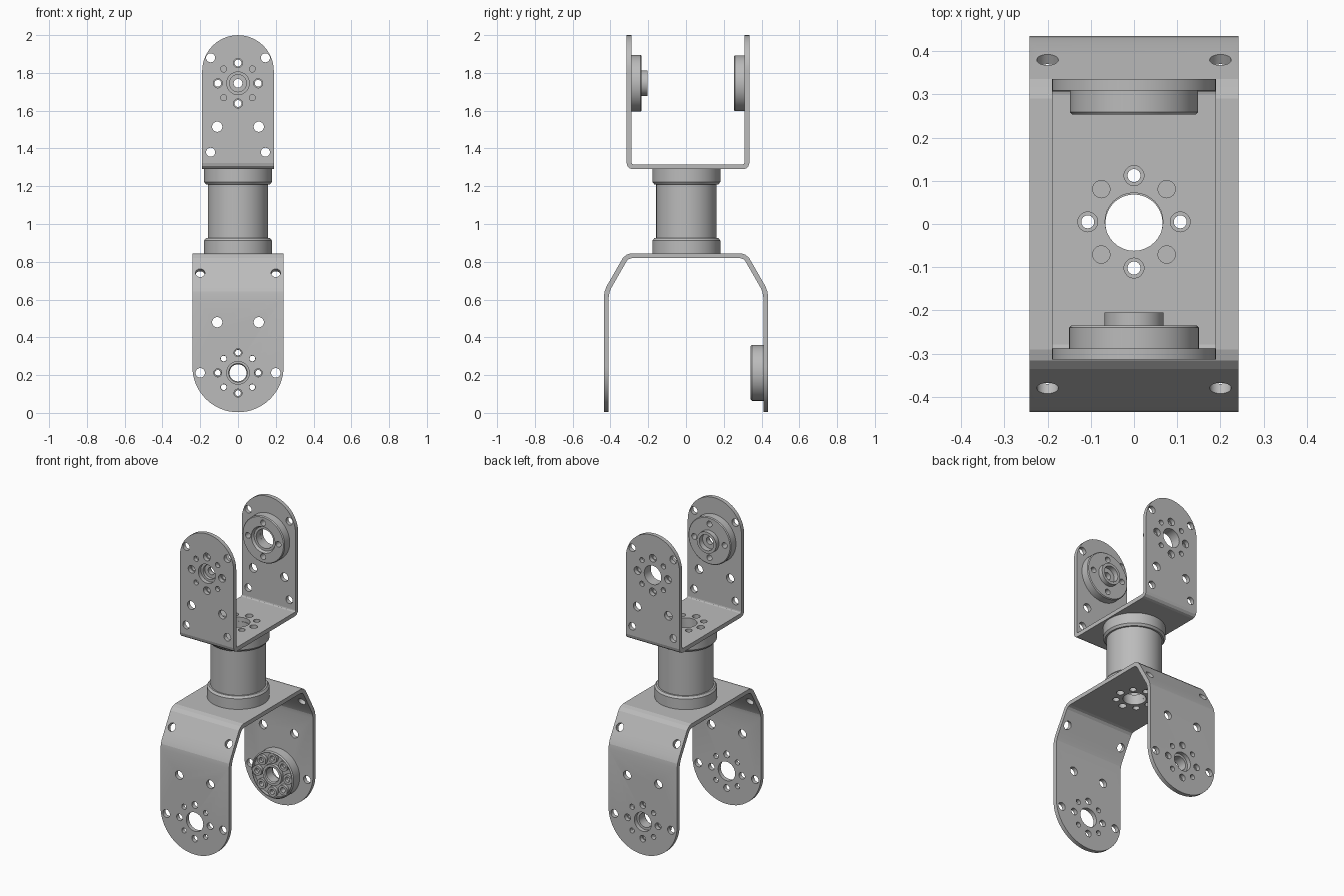
import bpy, bmesh
from math import pi, cos, sin, radians
from mathutils import Vector, Matrix

if "Cube" in bpy.data.objects:
    bpy.data.objects.remove(bpy.data.objects["Cube"], do_unlink=True)

grey = bpy.data.materials.new("machined grey")
grey.use_nodes = True
colour = (0.5, 0.5, 0.5, 1)
grey.diffuse_color = colour
grey.node_tree.nodes["Principled BSDF"].inputs["Base Color"].default_value = colour

X, Y, Z = Vector((1, 0, 0)), Vector((0, 1, 0)), Vector((0, 0, 1))
SHEET = 0.026        # bracket thickness
PITCH = 0.107        # bolt circle radius


def new_object(name, bm):
    mesh = bpy.data.meshes.new(name)
    bm.to_mesh(mesh)
    bm.free()
    mesh.materials.append(grey)
    ob = bpy.data.objects.new(name, mesh)
    bpy.context.collection.objects.link(ob)
    return ob


def bake(ob):
    """Replace the mesh by its evaluated result and drop the modifiers."""
    graph = bpy.context.evaluated_depsgraph_get()
    mesh = bpy.data.meshes.new_from_object(ob.evaluated_get(graph))
    ob.modifiers.clear()
    ob.data = mesh


def boolean(ob, cutter, operation):
    mod = ob.modifiers.new(operation.title(), "BOOLEAN")
    mod.operation, mod.solver, mod.object = operation, "EXACT", cutter
    cutter.hide_render = True
    bake(ob)
    bpy.data.objects.remove(cutter, do_unlink=True)


def drill(ob, holes):
    """Cut round holes given as (centre, axis, radius, length)."""
    bm = bmesh.new()
    for centre, axis, radius, length in holes:
        place = Matrix.Translation(centre) @ axis.to_track_quat("Z", "Y").to_matrix().to_4x4()
        bmesh.ops.create_cone(bm, cap_ends=True, segments=32, radius1=radius,
                              radius2=radius, depth=length, matrix=place)
    boolean(ob, new_object("hole_cutter", bm), "DIFFERENCE")


def smooth(ob):
    bpy.ops.object.select_all(action="DESELECT")
    ob.select_set(True)
    bpy.context.view_layer.objects.active = ob
    bpy.ops.object.shade_smooth_by_angle(angle=radians(12))


def lathe(name, profile, centre, along_y=False, steps=64):
    """Spin a closed (radius, height) profile about z, or about y."""
    bm = bmesh.new()
    verts = [bm.verts.new((r, 0, h)) for r, h in profile]
    edges = [bm.edges.new((verts[i - 1], verts[i])) for i in range(len(verts))]
    bmesh.ops.spin(bm, geom=verts + edges, cent=(0, 0, 0), axis=Z, angle=2 * pi, steps=steps)
    bmesh.ops.remove_doubles(bm, verts=bm.verts[:], dist=1e-5)
    bmesh.ops.recalc_face_normals(bm, faces=bm.faces[:])
    turn = Matrix.Rotation(-pi / 2, 4, "X") if along_y else Matrix()
    bmesh.ops.transform(bm, matrix=Matrix.Translation(centre) @ turn, verts=bm.verts[:])
    return new_object(name, bm)


def bolts(centre, axis, radius, start, count, length=2):
    """Holes spaced evenly on the bolt circle."""
    side = Z if axis == Y else Y
    angles = [radians(start) + 2 * pi * i / count for i in range(count)]
    return [(centre + PITCH * (cos(a) * X + sin(a) * side), axis, radius, length)
            for a in angles]


def pairs(x, z, radius):
    return [(Vector((s * x, 0, z)), Y, radius, 2) for s in (-1, 1)]


def bracket(name, path, half, bend, segments, tip, up):
    """Bent sheet along a (y, z) path, with round leg ends of radius half."""
    bm = bmesh.new()
    rows = [[bm.verts.new((s * half, y, z)) for s in (-1, 1)] for y, z in path]
    for a, b in zip(rows, rows[1:]):
        bm.faces.new((a[0], a[1], b[1], b[0]))
    ob = new_object(name, bm)
    bevel = ob.modifiers.new("Bend", "BEVEL")
    bevel.width, bevel.segments = bend, segments
    bevel.limit_method, bevel.angle_limit = "ANGLE", radians(15)
    solid = ob.modifiers.new("Thickness", "SOLIDIFY")
    solid.thickness, solid.offset, solid.use_even_offset = SHEET, -1, True
    bake(ob)
    # rounded outline seen from the front
    outline = bmesh.new()
    r = half - 0.0005
    pts = [(r * cos(pi * i / 32), tip + up * r * sin(pi * i / 32)) for i in range(33)]
    pts += [(-r, tip - up), (r, tip - up)]
    face = outline.faces.new([outline.verts.new((x, -1, z)) for x, z in pts])
    out = bmesh.ops.extrude_face_region(outline, geom=[face])["geom"]
    bmesh.ops.translate(outline, vec=2 * Y,
                        verts=[g for g in out if isinstance(g, bmesh.types.BMVert)])
    bmesh.ops.recalc_face_normals(outline, faces=outline.faces[:])
    boolean(ob, new_object("outline_cutter", outline), "INTERSECT")
    return ob


axis_c = Vector((0, 0.005, 1))       # column centre
top_c = Vector((0, 0, 1.745))        # upper joint centre
low_c = Vector((0, 0, 0.212))        # lower joint centre

base_holes = [(axis_c, Z, 0.067, 4)] + bolts(axis_c, Z, 0.023, 0, 4, 4) \
    + bolts(axis_c, Z, 0.02, 45, 4, 4)


def joint_holes(c, big):
    return [(c, Y, 0.06, 2)] + bolts(c, Y, big, 0, 4) + bolts(c, Y, 0.016, 45, 4)


# upper bracket
upper = bracket("upper_bracket", [(0.335, 2.05), (0.335, 1.29), (-0.314, 1.29), (-0.314, 2.05)],
                0.19, 0.032, 3, 1.81, 1)
drill(upper, base_holes + joint_holes(top_c, 0.024) + pairs(0.145, 1.88, 0.024)
      + pairs(0.11, 1.515, 0.027) + pairs(0.145, 1.38, 0.024))

# lower bracket
lower = bracket("lower_bracket", [(-0.435, -0.05), (-0.435, 0.645), (-0.32, 0.845),
                                  (0.32, 0.845), (0.435, 0.645), (0.435, -0.05)],
                0.242, 0.03, 2, 0.245, -1)
slope_holes = [(Vector((sx * 0.2, sy * 0.38, 0.741)), Vector((0, sy * 0.2, 0.115)), 0.025, 0.15)
               for sx in (-1, 1) for sy in (-1, 1)]
drill(lower, base_holes + joint_holes(low_c, 0.021) + pairs(0.2, 0.212, 0.025)
      + pairs(0.11, 0.48, 0.027) + slope_holes)

# hollow column with a flange at each end
column = lathe("column_tube", [(0.14, 0.91), (0.16, 0.91), (0.16, 1.22), (0.14, 1.22)],
               (0, 0.002, 0))
parts = [upper, lower, column]
for name, z, s in (("lower_flange", 0.845, 1), ("upper_flange", 1.29, -1)):
    flange = lathe(name, [(0.066, z), (0.18, z), (0.18, z + s * 0.067),
                          (0.17, z + s * 0.08), (0.14, z + s * 0.08),
                          (0.14, z + s * 0.04), (0.066, z + s * 0.04)], (0, 0.002, 0))
    drill(flange, bolts(axis_c, Z, 0.015, 0, 4, 4))
    parts.append(flange)

# front upper hub with a stepped boss
hub = lathe("front_upper_hub", [(0.045, 0), (0.15, 0), (0.15, 0.048), (0.145, 0.053),
                                (0.068, 0.053), (0.068, 0.083), (0.05, 0.083), (0.05, 0.05),
                                (0.023, 0.05), (0.023, 0.02), (0.045, 0.02)],
            (0, -0.288, top_c.z), True)
drill(hub, bolts(top_c, Y, 0.018, 0, 4))
parts.append(hub)

# back upper hub ring
ring = lathe("back_upper_hub", [(0.06, 0), (0.148, 0), (0.148, -0.05), (0.143, -0.056),
                                (0.083, -0.056), (0.075, -0.04), (0.06, -0.04)],
             (0, 0.309, top_c.z), True)
drill(ring, bolts(top_c, Y, 0.018, 0, 4))
parts.append(ring)

# lower output disc with a recessed face
disc_y = 0.409
disc = lathe("lower_output_disc", [(0.045, 0), (0.148, 0), (0.148, -0.06), (0.141, -0.067),
                                   (0.138, -0.067), (0.138, -0.047), (0.066, -0.047),
                                   (0.066, -0.067), (0.05, -0.067), (0.045, -0.06)],
             (0, disc_y, low_c.z), True)
drill(disc, bolts(low_c, Y, 0.015, 0, 8))
parts.append(disc)

# ring of raised bolt bosses on the disc
for i, hole in enumerate(bolts(low_c, Y, 0.016, 0, 8)):
    boss = lathe("disc_boss_%d" % (i + 1), [(0.016, -0.045), (0.031, -0.045),
                                            (0.031, -0.066), (0.016, -0.066)],
                 hole[0] + disc_y * Y, True, 32)
    parts.append(boss)

for part in parts:
    smooth(part)
